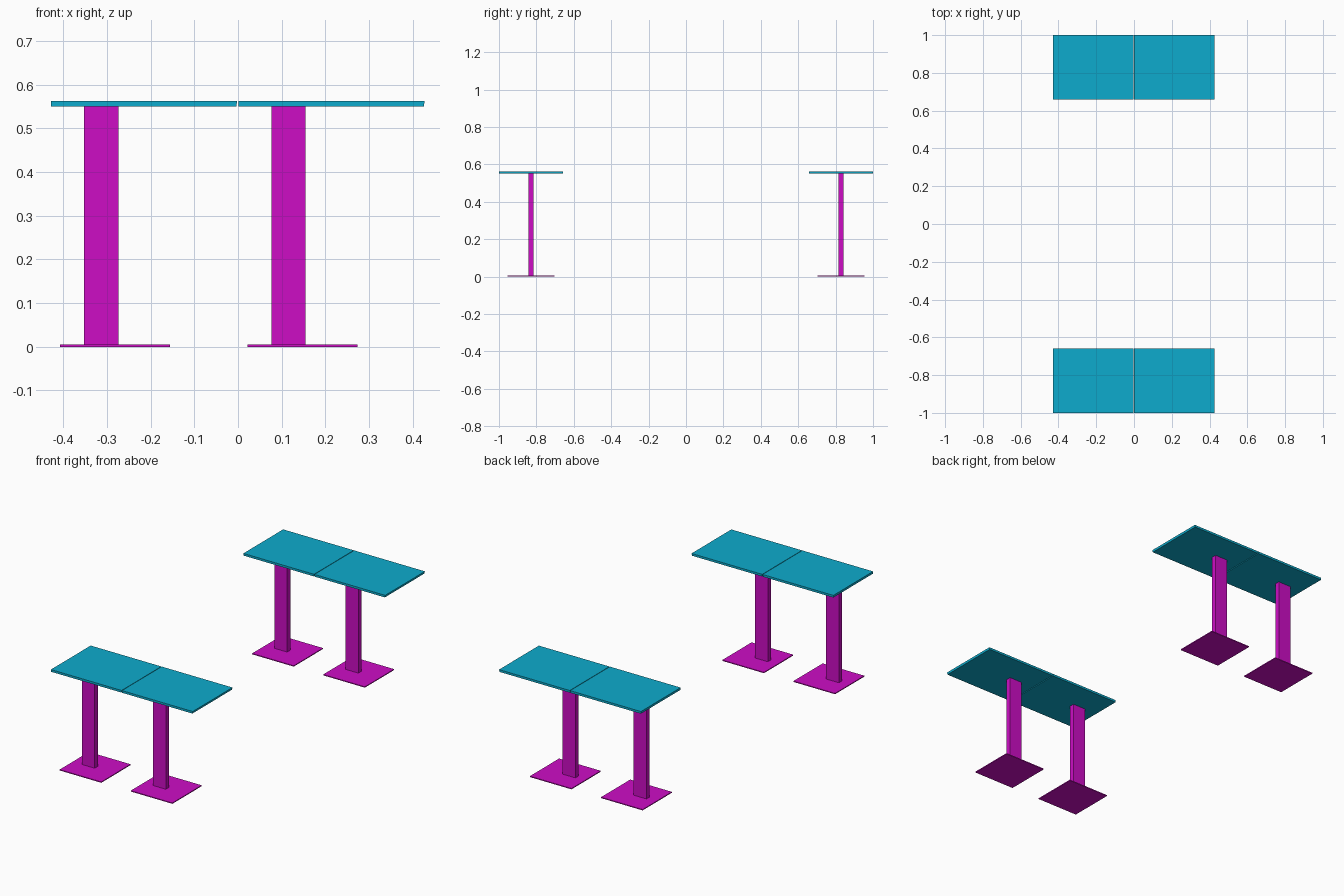
import bpy
import bmesh

if "Cube" in bpy.data.objects:
    bpy.data.objects.remove(bpy.data.objects["Cube"], do_unlink=True)


def make_material(name, colour):
    mat = bpy.data.materials.new(name)
    mat.use_nodes = True
    mat.diffuse_color = colour
    mat.node_tree.nodes["Principled BSDF"].inputs["Base Color"].default_value = colour
    return mat


teal = make_material("teal top", (0.004, 0.41, 0.61, 1))
magenta = make_material("magenta metal", (0.61, 0.004, 0.56, 1))


def make_box(name, low, high, mat, undercut=0.0):
    """Box between two corners; undercut pulls in the lower edge of the +x end."""
    bm = bmesh.new()
    bmesh.ops.create_cube(bm, size=1)
    for v in bm.verts:
        right, bottom = v.co.x > 0, v.co.z < 0
        v.co = [hi if c > 0 else lo for c, lo, hi in zip(v.co, low, high)]
        if right and bottom:
            v.co.x -= undercut
    mesh = bpy.data.meshes.new(name)
    bm.to_mesh(mesh)
    bm.free()
    mesh.materials.append(mat)
    obj = bpy.data.objects.new(name, mesh)
    bpy.context.collection.objects.link(obj)


def make_table(label, x, y):
    """One table; x is its -x end, y its centre line."""
    base_top, leg_top, top = 0.005, 0.55, 0.562
    # Thin square foot plate
    make_box(f"base_{label}", (x + 0.021, y - 0.126, 0),
             (x + 0.272, y + 0.126, base_top), magenta)
    # Flat upright
    make_box(f"leg_{label}", (x + 0.076, y - 0.014, base_top),
             (x + 0.154, y + 0.014, leg_top), magenta)
    # Table top
    make_box(f"table_top_{label}", (x, y - 0.171, leg_top),
             (x + 0.426, y + 0.171, top), teal, undercut=0.002)


# Two pairs of tables, set end to end at front and back
for row, y in (("front", -0.829), ("back", 0.829)):
    for side, x in (("right", -0.428), ("left", 0.001)):
        make_table(f"{row}_{side}", x, y)
